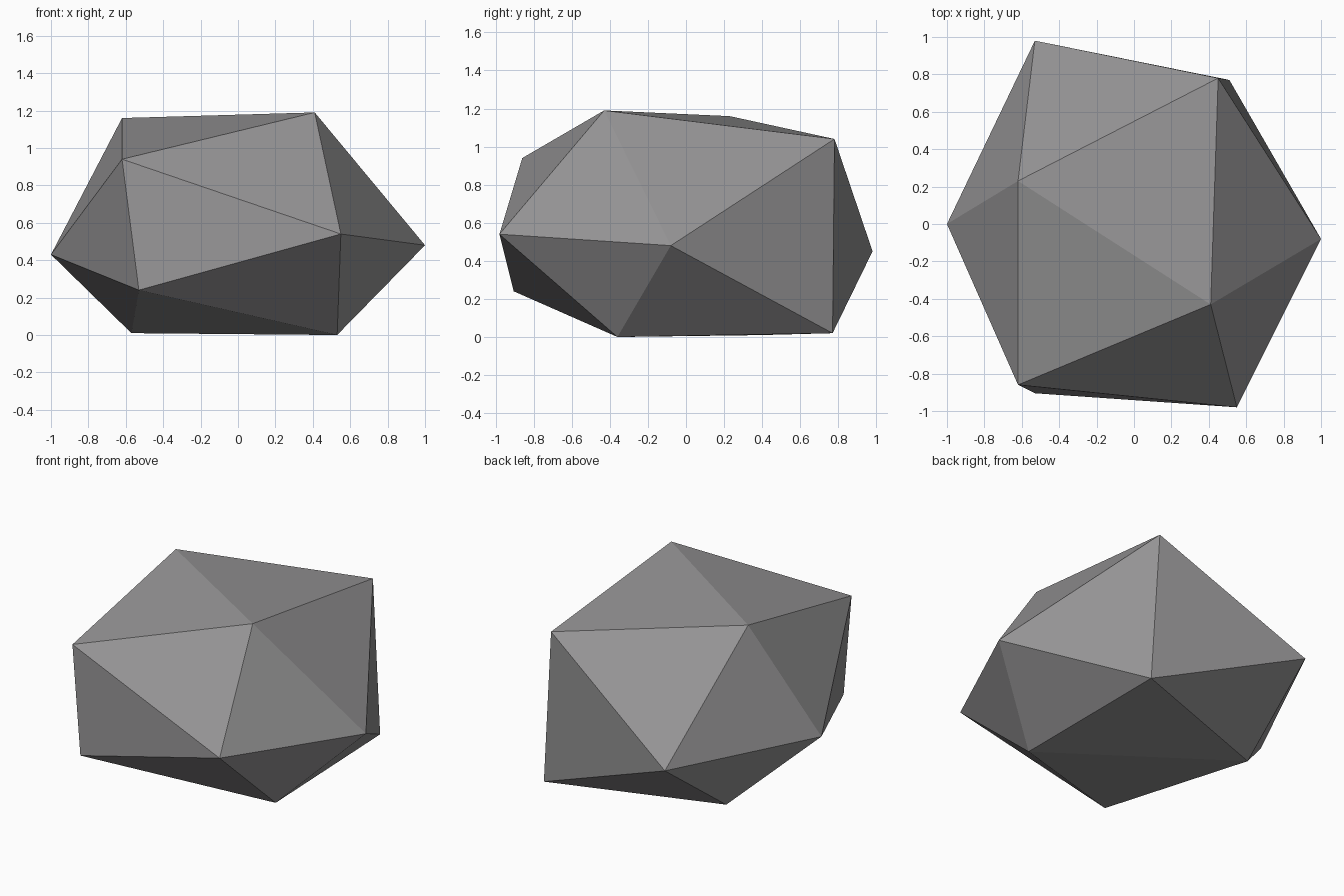
import bpy
import bmesh

if "Cube" in bpy.data.objects:
    bpy.data.objects.remove(bpy.data.objects["Cube"])

# Stone colour
stone = bpy.data.materials.new("stone grey")
stone.diffuse_color = (0.3, 0.295, 0.3, 1.0)
stone.use_nodes = True
stone.node_tree.nodes["Principled BSDF"].inputs["Base Color"].default_value = stone.diffuse_color

# Irregular twenty-sided boulder: two poles and two interlocked rings of five
top_pole = (-0.62, 0.23, 1.16)
bottom_pole = (0.53, -0.36, 0.0)
upper_ring = [(-0.53, 0.98, 0.45), (0.45, 0.78, 1.04), (0.41, -0.43, 1.19),
              (-0.62, -0.86, 0.94), (-1.0, 0.0, 0.43)]
lower_ring = [(0.51, 0.77, 0.02), (1.0, -0.08, 0.48), (0.55, -0.98, 0.54),
              (-0.53, -0.905, 0.24), (-0.57, 0.39, 0.01)]

bm = bmesh.new()
top = bm.verts.new(top_pole)
bottom = bm.verts.new(bottom_pole)
up = [bm.verts.new(p) for p in upper_ring]
low = [bm.verts.new(p) for p in lower_ring]

# Cap fans and the zigzag band between the rings
for i in range(5):
    j = (i + 1) % 5
    bm.faces.new((top, up[j], up[i]))
    bm.faces.new((up[i], up[j], low[i]))
    bm.faces.new((up[j], low[j], low[i]))
    bm.faces.new((bottom, low[i], low[j]))
bmesh.ops.recalc_face_normals(bm, faces=bm.faces)

mesh = bpy.data.meshes.new("boulder")
bm.to_mesh(mesh)
bm.free()
mesh.materials.append(stone)
boulder = bpy.data.objects.new("boulder", mesh)
bpy.context.collection.objects.link(boulder)
